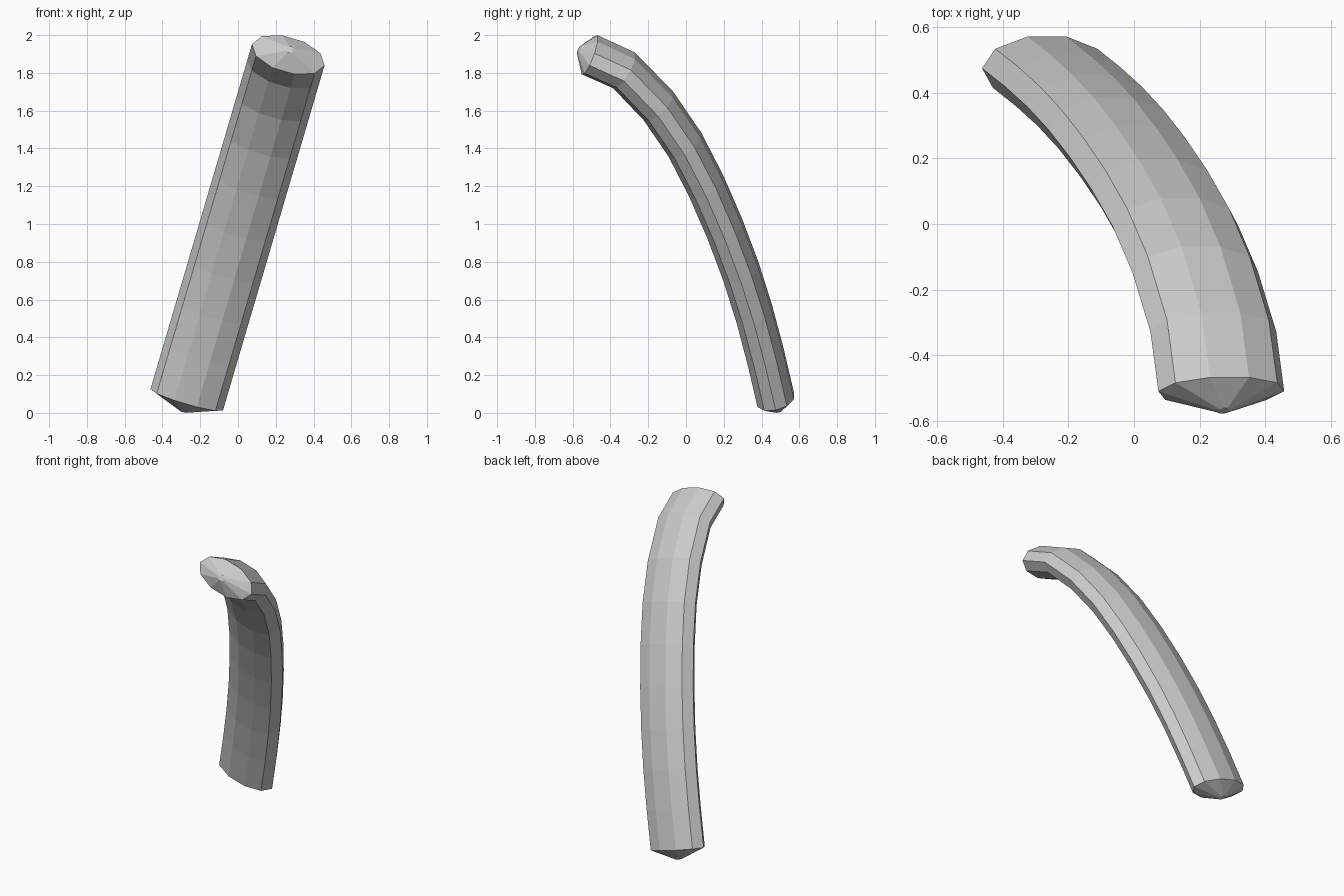
import bpy, bmesh, math
from mathutils import Vector

if "Cube" in bpy.data.objects:
    bpy.data.objects.remove(bpy.data.objects["Cube"])

SIDES = 10
HALF_WIDTH, HALF_THICK = 0.2, 0.104
TIP_LENGTH, TIP_RADIUS = 0.066, 0.02

# Bend path in the leaning plane: (y, distance up the lean)
PATH = [(0.475, -0.01), (0.42, 0.235), (0.36, 0.47), (0.29, 0.70), (0.205, 0.935),
        (0.106, 1.172), (-0.007, 1.40), (-0.147, 1.613), (-0.328, 1.808), (-0.51, 1.894)]

# Axes of the leaning plane and its offset along the width
lean = math.radians(16.4)
up = Vector((math.sin(lean), 0, math.cos(lean)))
side = Vector((math.cos(lean), 0, -math.sin(lean)))
offset = side * -0.28
points = [offset + up * s + Vector((0, y, 0)) for y, s in PATH]


def add_ring(bm, centre, tangent, a, b):
    across = side.cross(tangent).normalized()
    ring = []
    for i in range(SIDES):
        t = 2 * math.pi * i / SIDES
        ring.append(bm.verts.new(centre + side * a * math.cos(t) + across * b * math.sin(t)))
    return ring


bm = bmesh.new()
dirs = [(q - p).normalized() for p, q in zip(points, points[1:])]
tangents = [dirs[0]] + [(a + b).normalized() for a, b in zip(dirs, dirs[1:])] + [dirs[-1]]

# Bent oval body with a shallow blunt cone at each end
rings = [add_ring(bm, points[0] - dirs[0] * TIP_LENGTH, dirs[0], TIP_RADIUS, TIP_RADIUS)]
rings += [add_ring(bm, p, t, HALF_WIDTH, HALF_THICK) for p, t in zip(points, tangents)]
rings.append(add_ring(bm, points[-1] + dirs[-1] * TIP_LENGTH, dirs[-1], TIP_RADIUS, TIP_RADIUS))

for lower, upper in zip(rings, rings[1:]):
    for i in range(SIDES):
        j = (i + 1) % SIDES
        bm.faces.new((lower[i], lower[j], upper[j], upper[i]))
bm.faces.new(rings[0])
bm.faces.new(rings[-1])
bmesh.ops.recalc_face_normals(bm, faces=bm.faces)

mesh = bpy.data.meshes.new("bent_bar")
bm.to_mesh(mesh)
bm.free()
bpy.context.collection.objects.link(bpy.data.objects.new("bent_bar", mesh))
